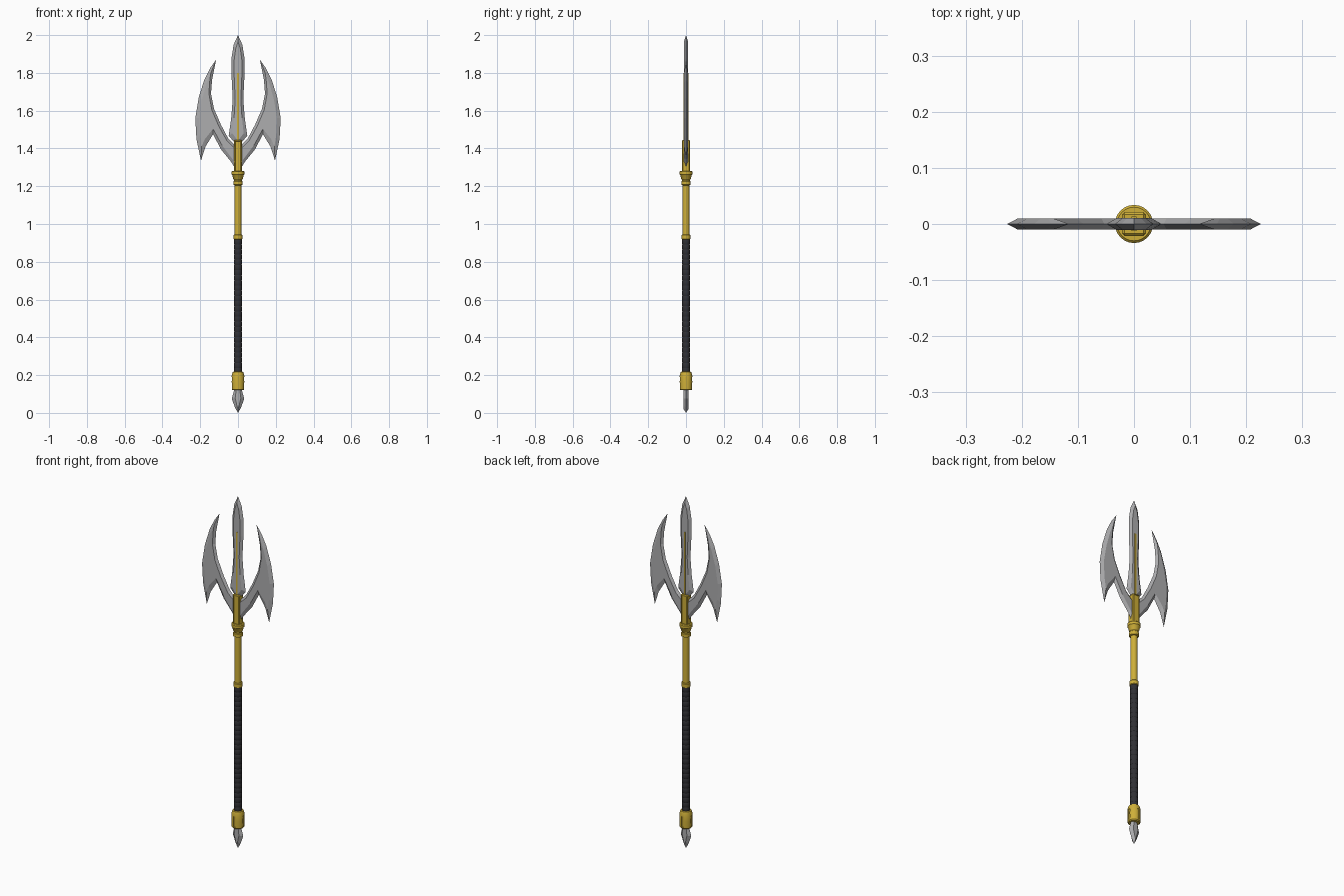
import bpy, bmesh, math

if "Cube" in bpy.data.objects:
    bpy.data.objects.remove(bpy.data.objects["Cube"])


def material(name, rgb):
    m = bpy.data.materials.new(name)
    m.diffuse_color = (*rgb, 1)
    m.use_nodes = True
    m.node_tree.nodes["Principled BSDF"].inputs["Base Color"].default_value = m.diffuse_color
    return m


GOLD = material("gold", (0.62, 0.43, 0.04))
STEEL = material("steel", (0.42, 0.42, 0.43))
LEATHER = material("leather", (0.03, 0.03, 0.035))


def finish(name, bm, mat=None, smooth=False):
    bmesh.ops.recalc_face_normals(bm, faces=bm.faces)
    me = bpy.data.meshes.new(name)
    bm.to_mesh(me)
    bm.free()
    ob = bpy.data.objects.new(name, me)
    bpy.context.collection.objects.link(ob)
    if mat:
        me.materials.append(mat)
    if smooth:
        bpy.ops.object.select_all(action='DESELECT')
        ob.select_set(True)
        bpy.context.view_layer.objects.active = ob
        bpy.ops.object.shade_smooth_by_angle(angle=math.radians(35))
    return ob


def ground_blade(name, edge, ridge, t):
    """Half outline (x, z) from centre line to centre line; flat faces at +-t, sharp edge at y=0."""
    bm = bmesh.new()

    def loop(pts, y):
        full = pts + [(-x, z) for x, z in reversed(pts[1:-1])]
        return [bm.verts.new((x, y, z)) for x, z in full]

    rim = loop(edge, 0)
    n = len(rim)
    for y in (-t, t):
        flat = loop(ridge, y)
        bm.faces.new(flat)
        for i in range(n):
            j = (i + 1) % n
            bm.faces.new((rim[i], rim[j], flat[j], flat[i]))
    return finish(name, bm, STEEL)


def lathe(name, profile, mat, seg=24):
    bm = bmesh.new()
    rings = [[bm.verts.new((r * math.cos(2 * math.pi * k / seg),
                            r * math.sin(2 * math.pi * k / seg), z))
              for k in range(seg)] for r, z in profile]
    for a, b in zip(rings, rings[1:]):
        for k in range(seg):
            m = (k + 1) % seg
            bm.faces.new((a[k], a[m], b[m], b[k]))
    bm.faces.new(rings[0])
    bm.faces.new(rings[-1])
    return finish(name, bm, mat, True)


def box(name, lo, hi, mat=None, panel=False):
    bm = bmesh.new()
    bmesh.ops.create_cube(bm, size=1)
    for v in bm.verts:
        v.co = [l + (c + 0.5) * (h - l) for l, h, c in zip(lo, hi, v.co)]
    if panel:
        sides = [f for f in bm.faces if abs(f.normal.y) > 0.9]
        edges = list(bm.edges)
        bmesh.ops.inset_individual(bm, faces=sides, thickness=0.008, depth=0)
        bmesh.ops.inset_individual(bm, faces=sides, thickness=0.002, depth=-0.003)
        bmesh.ops.bevel(bm, geom=edges, offset=0.004, segments=1, affect='EDGES')
    return finish(name, bm, mat)


# Twin crescent axe blades with lower barbs
ground_blade(
    "axe_blades",
    [(0, 1.40), (.053, 1.455), (.09, 1.525), (.127, 1.61), (.143, 1.69), (.137, 1.765),
     (.116, 1.87), (.148, 1.825), (.178, 1.765), (.208, 1.67), (.226, 1.56), (.22, 1.45),
     (.196, 1.335), (.172, 1.41), (.132, 1.475), (.09, 1.395), (.037, 1.33), (0, 1.27)],
    [(0, 1.385), (.058, 1.44), (.103, 1.52), (.139, 1.605), (.154, 1.69), (.15, 1.755),
     (.144, 1.80), (.153, 1.78), (.166, 1.745), (.19, 1.66), (.207, 1.56), (.202, 1.47),
     (.193, 1.41), (.177, 1.447), (.132, 1.503), (.085, 1.418), (.034, 1.35), (0, 1.30)],
    0.01)

# Central spear blade
ground_blade(
    "spear_blade",
    [(0, 1.41), (.049, 1.467), (.036, 1.56), (.028, 1.66), (.034, 1.78),
     (.034, 1.88), (.023, 1.95), (0, 2.0)],
    [(0, 1.44), (.030, 1.48), (.021, 1.56), (.015, 1.66), (.020, 1.78),
     (.020, 1.87), (.012, 1.93), (0, 1.965)],
    0.011)
box("blade_inlay", (-.0045, -.0125, 1.43), (.0045, .0135, 1.80), GOLD)

# Clasp holding the blades
box("clasp", (-.021, -.021, 1.27), (.021, .021, 1.445), GOLD, panel=True)

# Collar, upper shaft and ring
lathe("collar", [(.018, 1.205), (.025, 1.208), (.025, 1.226), (.021, 1.229), (.021, 1.234),
                 (.026, 1.24), (.030, 1.258), (.034, 1.262), (.034, 1.277), (.030, 1.281)], GOLD)
lathe("shaft", [(.0175, .20), (.0175, 1.21)], GOLD)
lathe("shaft_ring", [(.021, .918), (.024, .921), (.024, .941), (.021, .944)], GOLD)

# Wrapped grip made of stacked ribs
ribs, base, top = 26, .21, .92
h = (top - base) / ribs
lathe("grip", [(r, base + (i + f) * h) for i in range(ribs)
               for r, f in ((.0195, 0), (.0215, .25), (.0215, .8))] + [(.0195, top)], LEATHER)

# Pommel with four slots
pommel = lathe("pommel", [(.029, .12), (.033, .125), (.034, .165), (.033, .20),
                          (.028, .216), (.022, .218)], GOLD)
for i in range(4):
    a = i * math.pi / 2
    slot = box("slot_cutter", (-.006, -.04, .13), (.006, -.029, .19))
    slot.rotation_euler.z = a
    slot.hide_render = True
    slot.hide_viewport = True
    mod = pommel.modifiers.new("slot", 'BOOLEAN')
    mod.operation = 'DIFFERENCE'
    mod.object = slot

# Bottom spike
ground_blade(
    "bottom_spike",
    [(0, .135), (.021, .135), (.021, .118), (.033, .075), (.016, .028), (0, 0)],
    [(0, .135), (.010, .135), (.010, .118), (.015, .078), (.006, .04), (0, .02)],
    0.013)
